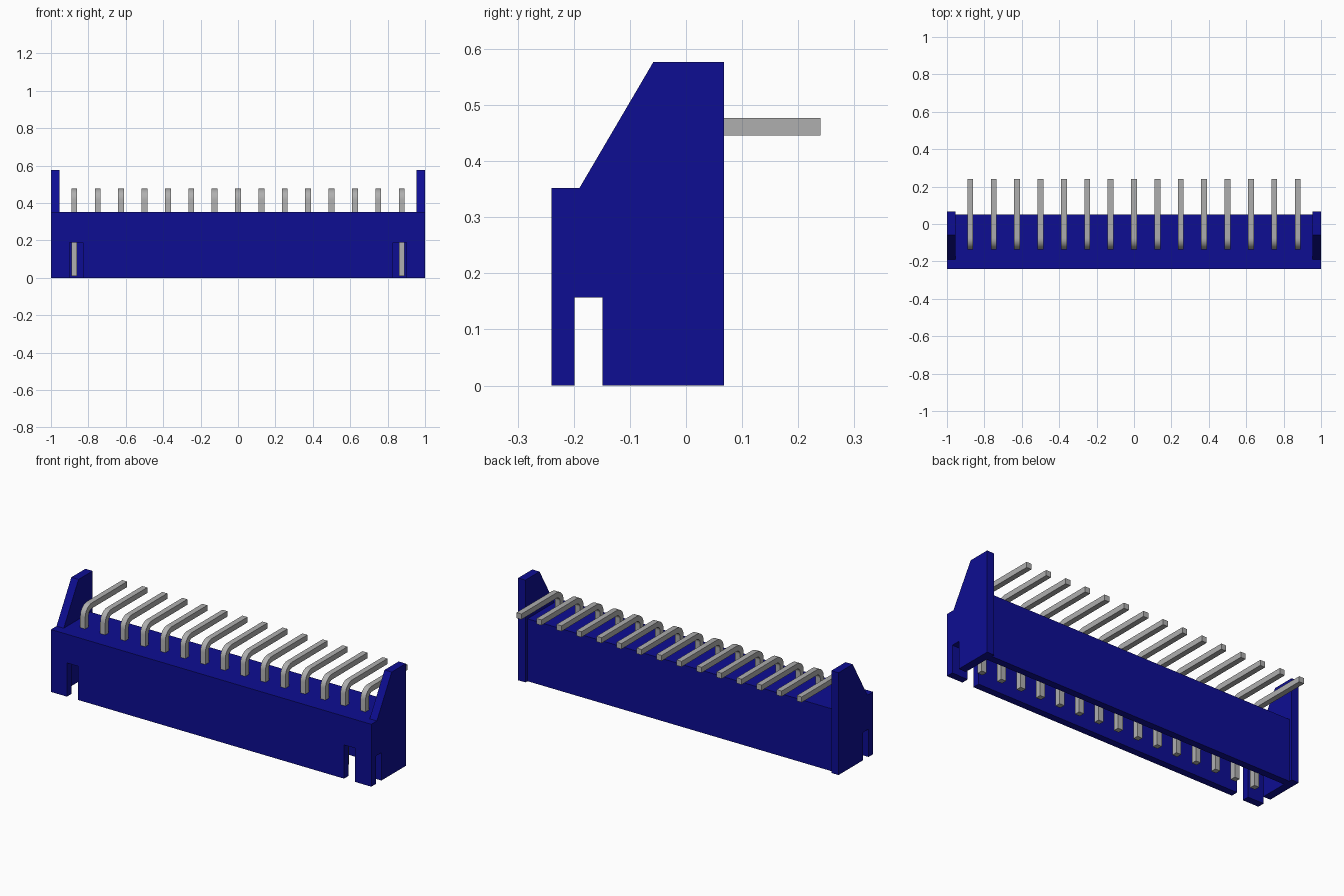
import bpy, bmesh
from math import sin, cos, pi, radians
from mathutils import Vector

if "Cube" in bpy.data.objects:
    bpy.data.objects.remove(bpy.data.objects["Cube"], do_unlink=True)


def material(name, rgb, metal=0.0):
    m = bpy.data.materials.new(name)
    m.use_nodes = True
    m.diffuse_color = (*rgb, 1)
    m.node_tree.nodes["Principled BSDF"].inputs["Base Color"].default_value = (*rgb, 1)
    return m


BLUE = material("deep blue plastic", (0.004, 0.004, 0.29))
GREY = material("pin grey", (0.43, 0.43, 0.43))


def prism(name, outline, x0, x1, mat):
    """Extrude a (y, z) outline along x."""
    bm = bmesh.new()
    face = bm.faces.new([bm.verts.new((x0, y, z)) for y, z in outline])
    new = bmesh.ops.extrude_face_region(bm, geom=[face])["geom"]
    bmesh.ops.translate(bm, vec=Vector((x1 - x0, 0, 0)),
                        verts=[v for v in new if isinstance(v, bmesh.types.BMVert)])
    bmesh.ops.recalc_face_normals(bm, faces=bm.faces)
    mesh = bpy.data.meshes.new(name)
    bm.to_mesh(mesh)
    bm.free()
    mesh.materials.append(mat)
    obj = bpy.data.objects.new(name, mesh)
    bpy.context.collection.objects.link(obj)
    return obj


def box(name, x, y, z):
    return prism(name, [(y[0], z[0]), (y[1], z[0]), (y[1], z[1]), (y[0], z[1])], *x, BLUE)


# Shroud: a full-width block with a tall sloped cheek at each end
FRONT, BACK, CHEEK_BACK = -0.24, 0.05, 0.068
TOP, CHEEK_TOP, CHEEK_IN = 0.352, 0.577, 0.955
shroud = box("shroud", (-CHEEK_IN, CHEEK_IN), (FRONT, BACK), (0, TOP))
cheek = [(FRONT, 0), (CHEEK_BACK, 0), (CHEEK_BACK, CHEEK_TOP),
         (-0.058, CHEEK_TOP), (-0.19, TOP), (FRONT, TOP)]
tools = [(prism("cheek", cheek, *sorted((s * CHEEK_IN, s)), BLUE), "UNION") for s in (-1, 1)]

# Cavity open at the bottom, side slots and front slots
tools.append((box("cavity", (-CHEEK_IN, CHEEK_IN), (-0.2, 0.01), (-0.1, 0.25)), "DIFFERENCE"))
for s in (-1, 1):
    tools.append((box("side_slot", sorted((s * 0.9, s * 1.1)), (-0.199, -0.149),
                      (-0.1, 0.157)), "DIFFERENCE"))
    tools.append((box("front_slot", sorted((s * 0.83, s * 0.9)), (-0.3, -0.15),
                      (-0.1, 0.19)), "DIFFERENCE"))

for tool, operation in tools:
    mod = shroud.modifiers.new(tool.name, "BOOLEAN")
    mod.operation, mod.object, mod.solver = operation, tool, "EXACT"

# Bake the cuts, then drop the helper solids
graph = bpy.context.evaluated_depsgraph_get()
baked = bpy.data.meshes.new_from_object(shroud.evaluated_get(graph))
shroud.modifiers.clear()
shroud.data = baked
for tool, _ in tools:
    bpy.data.objects.remove(tool, do_unlink=True)

# Bent square pin: vertical leg, rounded elbow, horizontal tail
WIDTH, OUTER, STEPS = 0.031, 0.06, 8
PIN_Y, PIN_Z = -0.135, 0.477
cy, cz = PIN_Y + OUTER, PIN_Z - OUTER


def arc(radius):
    return [(cy - radius * cos(i / STEPS * pi / 2), cz + radius * sin(i / STEPS * pi / 2))
            for i in range(STEPS + 1)]


outline = ([(PIN_Y, 0.01)] + arc(OUTER) + [(0.24, PIN_Z), (0.24, PIN_Z - WIDTH)]
           + arc(OUTER - WIDTH)[::-1] + [(PIN_Y + WIDTH, 0.01)])
first = prism("pin_1", outline, -WIDTH / 2, WIDTH / 2, GREY)
bpy.ops.object.select_all(action="DESELECT")
first.select_set(True)
bpy.context.view_layer.objects.active = first
bpy.ops.object.shade_smooth_by_angle(angle=radians(30))

# Row of fifteen pins sharing one mesh
PINS, PITCH = 15, 0.125
for i in range(PINS):
    pin = first
    if i:
        pin = bpy.data.objects.new(f"pin_{i + 1}", first.data)
        bpy.context.collection.objects.link(pin)
    pin.location.x = (i - (PINS - 1) / 2) * PITCH
